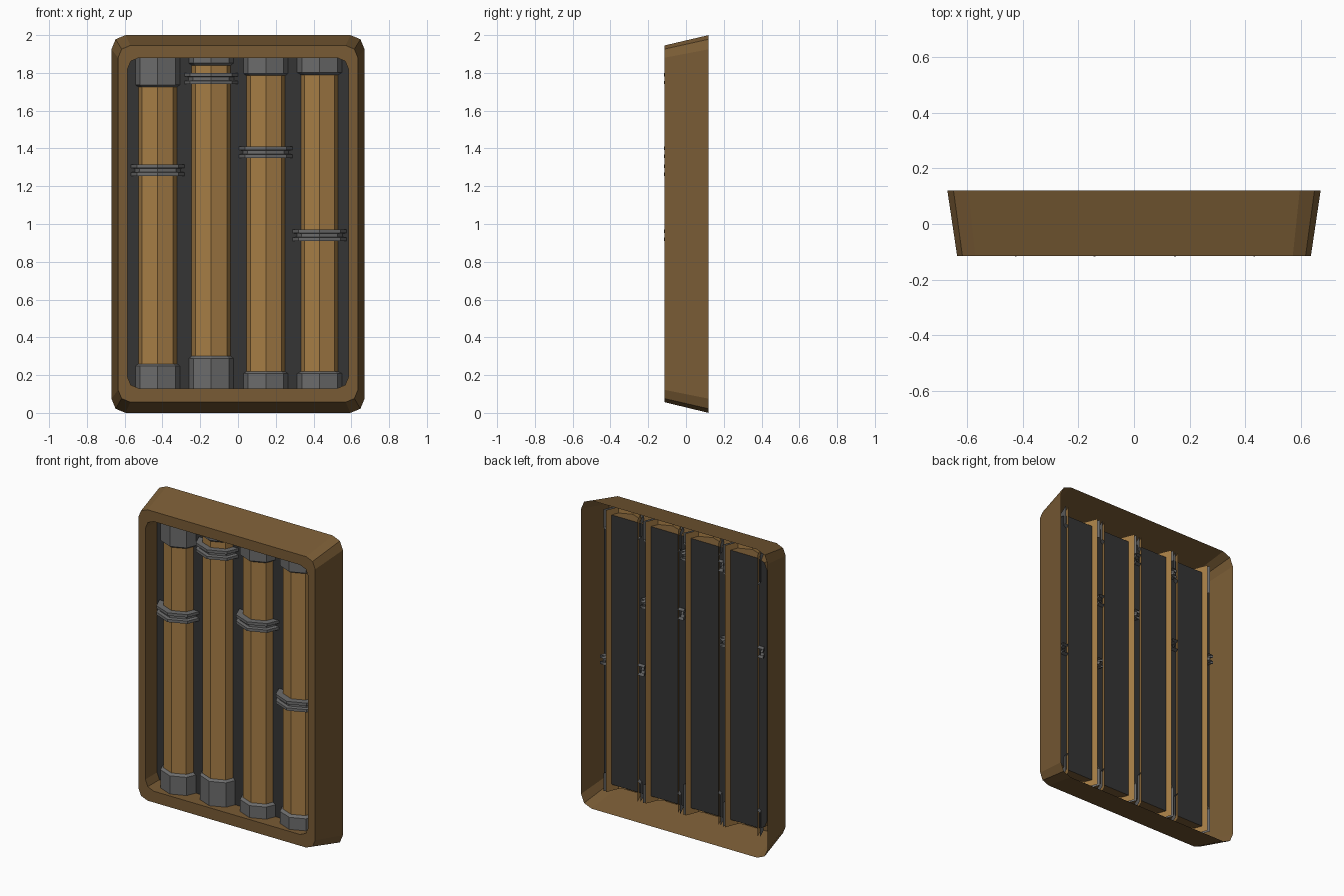
import bpy, bmesh
from math import sin, cos, pi

if "Cube" in bpy.data.objects:
    bpy.data.objects.remove(bpy.data.objects["Cube"])


def material(name, rgb):
    m = bpy.data.materials.new(name)
    m.diffuse_color = (*rgb, 1)
    m.use_nodes = True
    m.node_tree.nodes["Principled BSDF"].inputs["Base Color"].default_value = m.diffuse_color
    return m


BROWN = material("frame_brown", (0.19, 0.105, 0.035))
TAN = material("pipe_tan", (0.38, 0.205, 0.06))
GREY = material("fitting_grey", (0.15, 0.15, 0.15))
DARK = material("panel_dark", (0.035, 0.035, 0.035))


def build(name, mat, rings, closed, cap=False):
    """Bridge successive point rings with flat quads."""
    bm = bmesh.new()
    rows = [[bm.verts.new(p) for p in r] for r in rings]
    n = len(rows[0])
    for a, b in zip(rows, rows[1:]):
        for i in range(n if closed else n - 1):
            j = (i + 1) % n
            bm.faces.new((a[i], a[j], b[j], b[i]))
    if cap:
        bm.faces.new(rows[0])
    me = bpy.data.meshes.new(name)
    bm.to_mesh(me)
    bm.free()
    me.materials.append(mat)
    ob = bpy.data.objects.new(name, me)
    bpy.context.collection.objects.link(ob)
    return ob


def rounded_rect(hx, z0, z1, r, y):
    """Rectangle outline with two-segment corners, counter-clockwise from the front."""
    corners = [(hx - r, z0 + r, -90), (hx - r, z1 - r, 0),
               (-hx + r, z1 - r, 90), (-hx + r, z0 + r, 180)]
    return [(cx + r * cos((a + k * 45) * pi / 180), y, cz + r * sin((a + k * 45) * pi / 180))
            for cx, cz, a in corners for k in range(3)]


PANEL_Y, PIPE_Y = 0.005, 0.04


def half_lathe(name, mat, cx, profile):
    """Front half of an octagonal turned shape; profile is (radius, z)."""
    return build(name, mat, [[(cx + r * cos(pi + k * pi / 4), PIPE_Y + r * sin(pi + k * pi / 4), z)
                              for k in range(5)] for r, z in profile], False)


# tapered frame, open at the back, with straight inner walls
build("frame", BROWN, [
    rounded_rect(0.67, 0.0, 2.0, 0.075, 0.12),
    rounded_rect(0.635, 0.057, 1.945, 0.065, -0.115),
    rounded_rect(0.585, 0.13, 1.88, 0.06, -0.115),
    rounded_rect(0.585, 0.13, 1.88, 0.06, PANEL_Y)], True)

# recessed back panel
build("back_panel", DARK, [rounded_rect(0.585, 0.13, 1.88, 0.06, PANEL_Y)], True, cap=True) 

# pipes: centre x, radius, bottom collar top, top collar bottom, ring height
LOW, HIGH = 0.09, 1.92
pipes = [(-0.425, 0.116, 0.26, 1.725, 1.285),
         (-0.142, 0.118, 0.30, 1.84, 1.77),
         (0.147, 0.116, 0.22, 1.785, 1.38),
         (0.432, 0.113, 0.22, 1.79, 0.94)]
for i, (cx, r, zb, zt, zr) in enumerate(pipes, 1):
    half_lathe(f"pipe_{i}", TAN, cx, [(r, LOW), (r, HIGH)])
    c = 0.133
    half_lathe(f"bottom_collar_{i}", GREY, cx, [(c, LOW), (c, zb - 0.012), (r, zb)])
    half_lathe(f"top_collar_{i}", GREY, cx, [(r, zt), (c, zt + 0.012), (c, HIGH)])
    # double-lipped clamp ring
    half_lathe(f"clamp_ring_{i}", GREY, cx, [
        (r, zr - 0.03), (0.157, zr - 0.03), (0.157, zr - 0.012), (0.135, zr - 0.009),
        (0.135, zr + 0.009), (0.157, zr + 0.012), (0.157, zr + 0.03), (r, zr + 0.03)])
